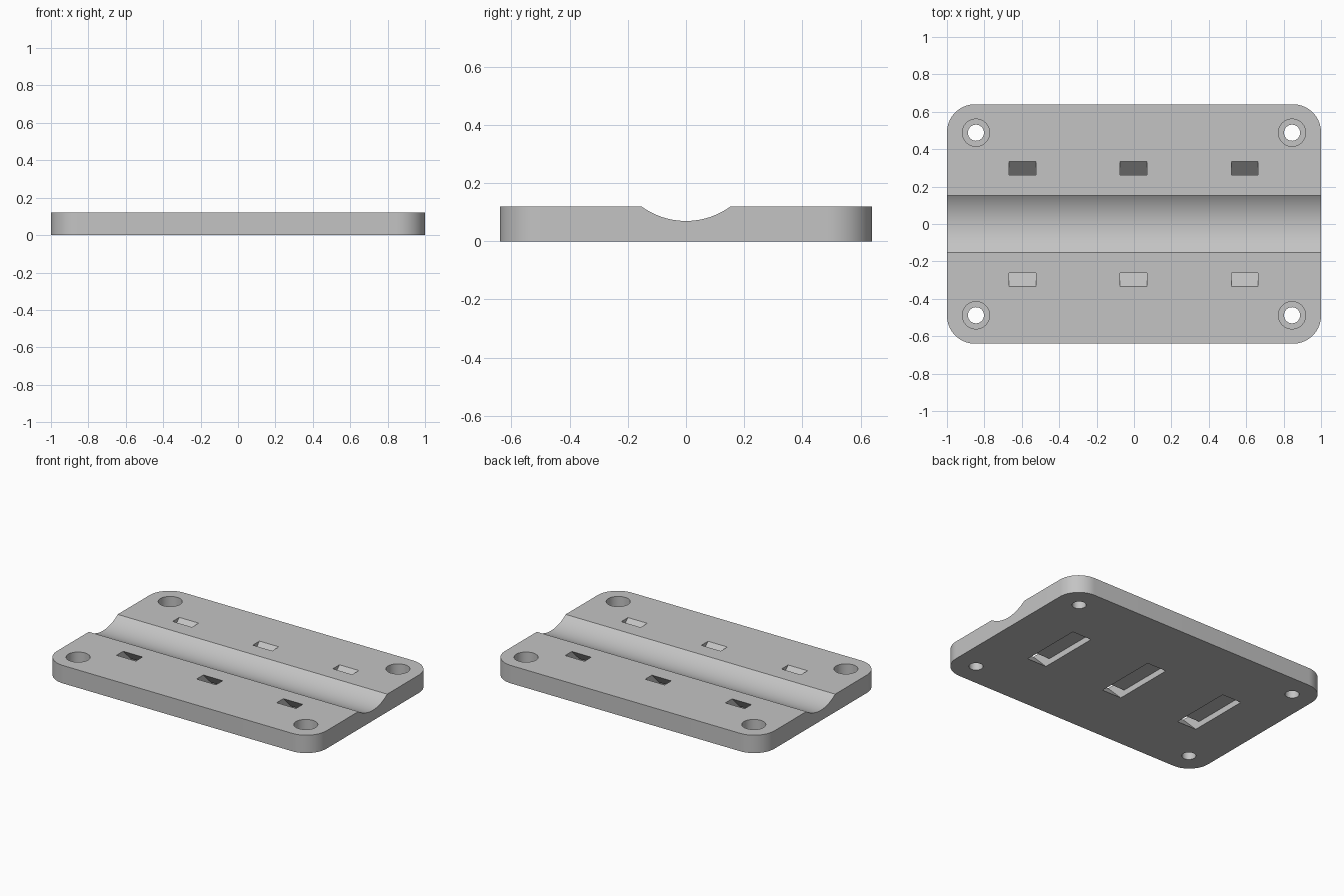
import bpy, bmesh, math

cube = bpy.data.objects.get("Cube")
if cube:
    bpy.data.objects.remove(cube, do_unlink=True)

HALF_X, HALF_Y, THICK = 1.0, 0.64, 0.12
CORNER = 0.15

grey = bpy.data.materials.new("plain grey")
grey.use_nodes = True
colour = (0.55, 0.55, 0.55, 1)
grey.diffuse_color = colour
grey.node_tree.nodes["Principled BSDF"].inputs["Base Color"].default_value = colour


def prism(name, points, offset):
    """Extrude a closed ring of 3D points along an offset."""
    bm = bmesh.new()
    face = bm.faces.new([bm.verts.new(p) for p in points])
    extruded = bmesh.ops.extrude_face_region(bm, geom=[face])["geom"]
    bmesh.ops.translate(bm, vec=offset,
                        verts=[v for v in extruded if isinstance(v, bmesh.types.BMVert)])
    bmesh.ops.recalc_face_normals(bm, faces=bm.faces)
    mesh = bpy.data.meshes.new(name)
    bm.to_mesh(mesh)
    bm.free()
    mesh.materials.append(grey)
    obj = bpy.data.objects.new(name, mesh)
    bpy.context.collection.objects.link(obj)
    return obj


def arc(cx, cy, r, start, end, steps):
    angles = [math.radians(start + (end - start) * i / steps) for i in range(steps + 1)]
    return [(cx + r * math.cos(a), cy + r * math.sin(a)) for a in angles]


def cylinder(name, x, y, r, low, high):
    ring = arc(x, y, r, 0, 360, 48)[:-1]
    return prism(name, [(px, py, low) for px, py in ring], (0, 0, high - low))


# Rounded plate
outline = []
for i, (sx, sy) in enumerate([(1, 1), (-1, 1), (-1, -1), (1, -1)]):
    outline += arc(sx * (HALF_X - CORNER), sy * (HALF_Y - CORNER),
                   CORNER, 90 * i, 90 * i + 90, 16)
plate = prism("mounting_plate", [(x, y, 0) for x, y in outline], (0, 0, THICK))

cutters = []

# Shallow round groove along the length
groove_half, groove_floor = 0.153, 0.07
depth = THICK - groove_floor
radius = (groove_half ** 2 + depth ** 2) / (2 * depth)
ring = arc(0, groove_floor + radius, radius, 0, 360, 160)[:-1]
cutters.append(prism("groove_cutter", [(-1.2, y, z) for y, z in ring], (2.4, 0, 0)))

# Strap channels: slanted slots joined by a recess underneath
inner, outer, ceiling, over = 0.262, 0.333, 0.04, 0.02
half = [(inner + over, THICK + over), (outer + over, THICK + over),
        (outer - THICK - over, -over)]
crown = (inner - THICK + ceiling, ceiling)
section = [crown] + half + [(-y, z) for y, z in reversed(half)] + [(-crown[0], ceiling)]
for x in (-0.597, -0.002, 0.592):
    cutters.append(prism("strap_channel_cutter",
                         [(x - 0.072, y, z) for y, z in section], (0.144, 0, 0)))

# Counterbored screw holes
for sx in (-1, 1):
    for sy in (-1, 1):
        x, y = sx * 0.845, sy * 0.488
        cutters.append(cylinder("screw_hole_cutter", x, y, 0.043, -0.1, 0.2))
        cutters.append(cylinder("counterbore_cutter", x, y, 0.073, 0.05, 0.2))

for cutter in cutters:
    cutter.hide_render = True
    cutter.hide_viewport = True
    mod = plate.modifiers.new(cutter.name, "BOOLEAN")
    mod.operation = "DIFFERENCE"
    mod.solver = "EXACT"
    mod.object = cutter

# Apply the cuts and drop the cutters
bpy.context.view_layer.update()
graph = bpy.context.evaluated_depsgraph_get()
cut_mesh = bpy.data.meshes.new_from_object(plate.evaluated_get(graph))
plate.modifiers.clear()
plate.data = cut_mesh
for cutter in cutters:
    bpy.data.objects.remove(cutter, do_unlink=True)

bpy.ops.object.select_all(action="DESELECT")
plate.select_set(True)
bpy.context.view_layer.objects.active = plate
bpy.ops.object.shade_smooth_by_angle(angle=math.radians(25))
